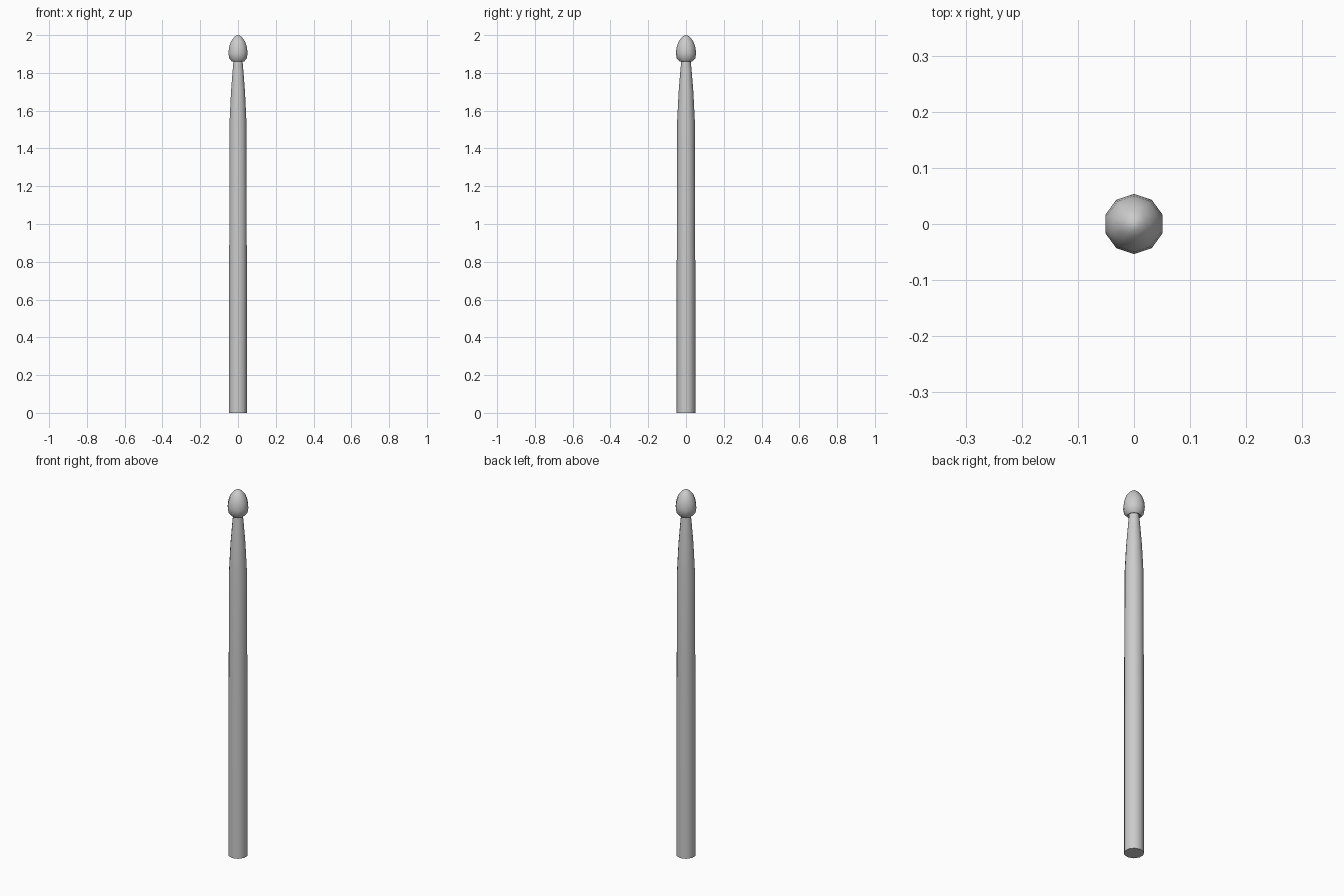
import bpy, bmesh, math

if "Cube" in bpy.data.objects:
    bpy.data.objects.remove(bpy.data.objects["Cube"])

SIDES = 10


def lathe(name, profile, cap_bottom=True):
    """Revolve (radius, z) points about z; zero radius makes a pole."""
    bm = bmesh.new()
    rings = []
    for r, z in profile:
        if r == 0:
            rings.append([bm.verts.new((0, 0, z))] * SIDES)
        else:
            rings.append([bm.verts.new((r * math.cos(a), r * math.sin(a), z))
                          for a in (math.pi / 2 + 2 * math.pi * i / SIDES
                                    for i in range(SIDES))])
    for lo, hi in zip(rings, rings[1:]):
        for i in range(SIDES):
            j = (i + 1) % SIDES
            corners = dict.fromkeys((lo[i], lo[j], hi[j], hi[i]))
            bm.faces.new(list(corners))
    if cap_bottom:
        bm.faces.new(rings[0][::-1])
    bmesh.ops.recalc_face_normals(bm, faces=bm.faces)
    mesh = bpy.data.meshes.new(name)
    bm.to_mesh(mesh)
    bm.free()
    obj = bpy.data.objects.new(name, mesh)
    bpy.context.collection.objects.link(obj)
    bpy.ops.object.select_all(action='DESELECT')
    obj.select_set(True)
    bpy.context.view_layer.objects.active = obj
    bpy.ops.object.shade_smooth_by_angle(angle=math.radians(50))
    return obj


# Whole stick: straight grip, tapered shoulder, narrow neck and acorn tip
lathe("drumstick", [
    (0.049, 0), (0.049, 0.80), (0.0465, 1.55), (0.039, 1.70),
    (0.030, 1.81), (0.025, 1.865), (0.034, 1.86), (0.049, 1.877),
    (0.0535, 1.905), (0.050, 1.935), (0.040, 1.965), (0.023, 1.988),
    (0.011, 1.997), (0, 2.0),
])
